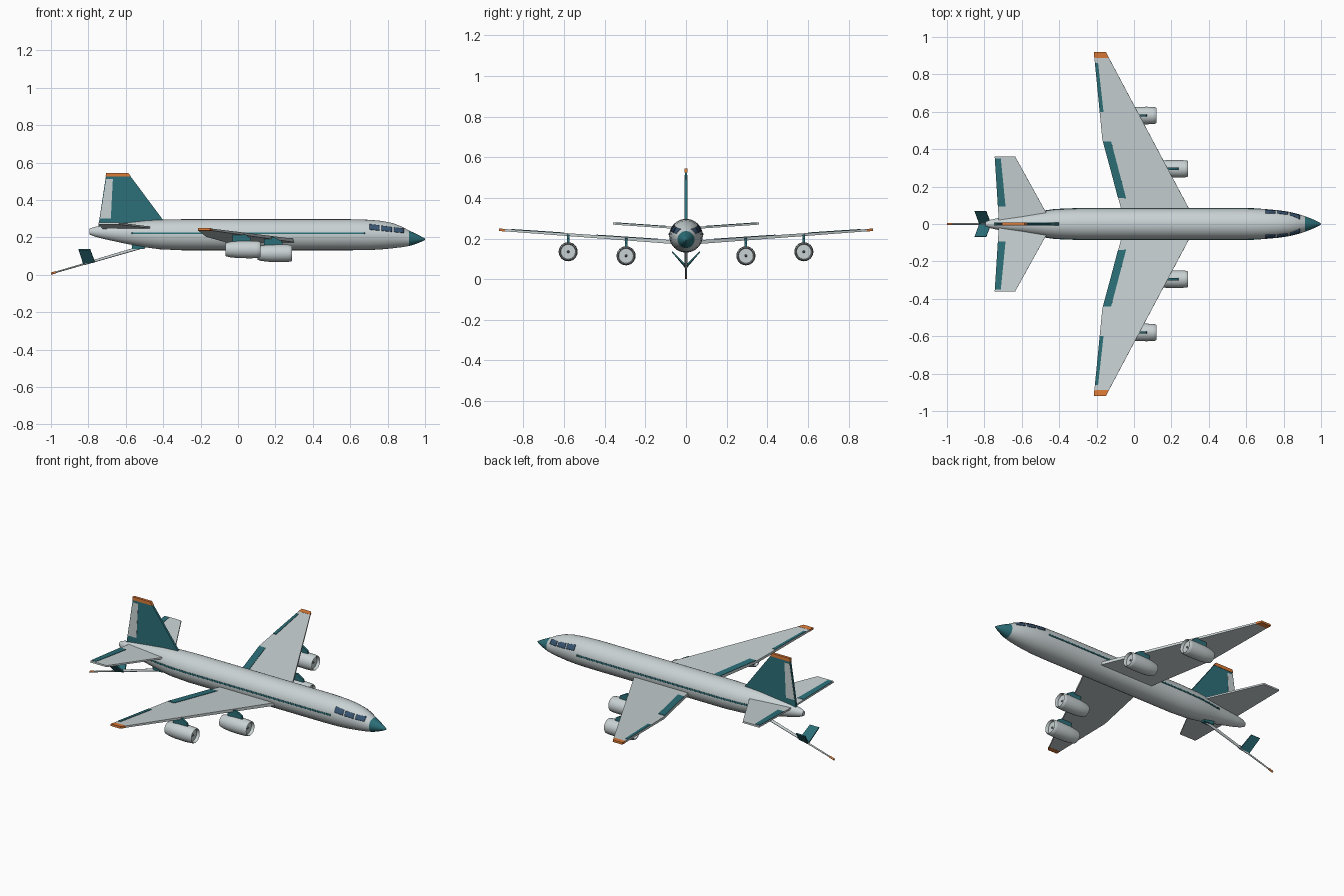
import bpy, bmesh
from math import cos, sin, pi, sqrt, radians
from mathutils import Vector

if "Cube" in bpy.data.objects:
    bpy.data.objects.remove(bpy.data.objects["Cube"])


def material(name, rgb):
    m = bpy.data.materials.new(name)
    m.diffuse_color = (*rgb, 1)
    m.use_nodes = True
    m.node_tree.nodes["Principled BSDF"].inputs["Base Color"].default_value = m.diffuse_color
    return m


GREY = material("light_grey", (0.58, 0.64, 0.65))
TEAL = material("teal", (0.025, 0.16, 0.19))
ORANGE = material("orange", (0.72, 0.2, 0.04))
GLASS = material("glass", (0.04, 0.09, 0.17))
DARK = material("dark_grey", (0.16, 0.17, 0.18))


def finish(name, bm, mat, mirror=False, solid=0, smooth=True):
    bmesh.ops.recalc_face_normals(bm, faces=bm.faces)
    me = bpy.data.meshes.new(name)
    bm.to_mesh(me)
    bm.free()
    ob = bpy.data.objects.new(name, me)
    bpy.context.collection.objects.link(ob)
    me.materials.append(mat)
    if smooth:
        bpy.ops.object.select_all(action='DESELECT')
        ob.select_set(True)
        bpy.context.view_layer.objects.active = ob
        bpy.ops.object.shade_smooth_by_angle(angle=radians(35))
    if solid:
        s = ob.modifiers.new("thickness", 'SOLIDIFY')
        s.thickness, s.offset = solid, 0
    if mirror:
        m = ob.modifiers.new("mirror", 'MIRROR')
        m.use_axis = (False, True, False)
    return ob


def loft(name, stations, mat, n=32, mirror=False):
    """Skin elliptical rings (x, y, z, ry, rz) and cap both ends."""
    bm = bmesh.new()
    rings = [[bm.verts.new((x, y + ry * cos(2 * pi * i / n), z + rz * sin(2 * pi * i / n)))
              for i in range(n)] for x, y, z, ry, rz in stations]
    for a, b in zip(rings, rings[1:]):
        for i in range(n):
            j = (i + 1) % n
            bm.faces.new((a[i], a[j], b[j], b[i]))
    bm.faces.new(rings[0])
    bm.faces.new(rings[-1])
    return finish(name, bm, mat, mirror)


def plate(name, pts, normal, mat, mirror=False):
    """Prism from outline points (x, y, z, half thickness)."""
    bm = bmesh.new()
    nv = Vector(normal).normalized()
    top = [bm.verts.new(Vector(p[:3]) + nv * p[3]) for p in pts]
    bot = [bm.verts.new(Vector(p[:3]) - nv * p[3]) for p in pts]
    bm.faces.new(top)
    bm.faces.new(bot[::-1])
    for i in range(len(pts)):
        j = (i + 1) % len(pts)
        bm.faces.new((top[i], bot[i], bot[j], top[j]))
    return finish(name, bm, mat, mirror, smooth=False)


# Fuselage and nose cone: x, centre z, half width, half height
BODY = [(-.795, .231, .012, .015), (-.77, .2305, .022, .025), (-.72, .228, .033, .036),
        (-.6, .222, .05, .056), (-.5, .2185, .067, .071), (-.42, .2155, .078, .079),
        (-.3, .214, .083, .083), (.6, .214, .083, .083), (.7, .213, .08, .081),
        (.77, .212, .074, .076), (.83, .209, .065, .067), (.88, .202, .053, .054),
        (.915, .195, .041, .041)]
loft("fuselage", [(x, 0, z, a, b) for x, z, a, b in BODY], GREY)
loft("nose_cone", [(x, 0, z, r, r) for x, z, r in
                   [(.913, .195, .042), (.94, .193, .032), (.97, .191, .019),
                    (.99, .19, .009), (1, .19, .003)]], TEAL)


def skin(name, x0, x1, lo, hi, mat, nx):
    """Patch that follows the fuselage side between two heights."""
    bm = bmesh.new()
    rows = []
    for i in range(nx + 1):
        x = x0 + (x1 - x0) * i / nx
        a, b = next((p, q) for p, q in zip(BODY, BODY[1:]) if p[0] <= x <= q[0])
        t = (x - a[0]) / (b[0] - a[0])
        zc, ry, rz = (a[k] + (b[k] - a[k]) * t for k in (1, 2, 3))
        row = []
        for j in range(5):
            z = lo(x) + (hi(x) - lo(x)) * j / 4
            row.append(bm.verts.new((x, ry * sqrt(max(0, 1 - ((z - zc) / rz) ** 2)) + .001, z)))
        rows.append(row)
    for a, b in zip(rows, rows[1:]):
        for j in range(4):
            bm.faces.new((a[j], b[j], b[j + 1], a[j + 1]))
    finish(name, bm, mat, True, .003)


# Side stripe and cockpit windows
skin("side_stripe", -.57, .68, lambda x: .217, lambda x: .226, TEAL, 50)
for k, (x0, x1) in enumerate([(.703, .757), (.768, .822), (.834, .886)]):
    skin(f"cockpit_window_{k + 1}", x0, x1, lambda x: .242 - .1 * (x - .7),
         lambda x: .271 - .13 * (x - .7), GLASS, 6)


# Wings with tips, flaps and ailerons
def wing_pts(outline, lift=0, t=None):
    return [(x, y, .178 + .0707 * y + lift * (.0105 - .0045 * y),
             t or .0095 - .0045 * y) for x, y in outline]


UP = (0, -.07, 1)
plate("wing", wing_pts([(.311, .05), (-.135, .89), (-.212, .89), (-.169, .45), (-.06, .05)]),
      UP, GREY, True)
plate("wing_tip", wing_pts([(-.134, .888), (-.15, .92), (-.215, .92), (-.212, .888)], 0, .0062),
      UP, ORANGE, True)
plate("flap", wing_pts([(-.042, .137), (-.122, .44), (-.165, .44), (-.086, .14)], 1, .0015),
      UP, TEAL, True)
plate("aileron", wing_pts([(-.163, .6), (-.192, .86), (-.208, .86), (-.183, .6)], 1, .0015),
      UP, TEAL, True)


# Tailplane and elevators
def tail_pts(outline, lift, t):
    return [(x, y, .249 + .068 * y + lift, t) for x, y in outline]


plate("tailplane", tail_pts([(-.447, .02), (-.635, .36), (-.745, .36), (-.723, .02)], 0, .005),
      UP, GREY, True)
plate("elevator", tail_pts([(-.687, .095), (-.712, .35), (-.743, .35), (-.728, .095)], .0055, .0015),
      UP, TEAL, True)

# Fin, rudder and fin cap
SIDE = (0, 1, 0)
plate("fin", [(-.38, 0, .265, .007), (-.575, 0, .527, .006), (-.706, 0, .527, .006),
              (-.748, 0, .25, .007)], SIDE, TEAL)
plate("rudder", [(-.68, 0, .3, .0085), (-.669, 0, .512, .0075), (-.704, 0, .512, .0075),
                 (-.738, 0, .3, .0085)], SIDE, GREY)
plate("fin_cap", [(-.573, 0, .525, .008), (-.586, 0, .545, .008), (-.705, 0, .545, .008),
                  (-.708, 0, .525, .008)], SIDE, ORANGE)

# Engines: nacelle, lip, fan with spinner, pylon
for tag, x, y, z in [("inner", .29, .295, .115), ("outer", .12, .58, .135)]:
    def lathe(part, prof, mat):
        loft(f"{tag}_{part}", [(x + dx, y, z, r, r) for dx, r in prof], mat, 24, True)
    lathe("nacelle", [(-.165, .028), (-.187, .03), (-.187, .035), (-.165, .041), (-.12, .046),
                      (-.05, .047), (-.018, .0455), (-.018, .037), (-.035, .035)], GREY)
    lathe("intake_lip", [(-.03, .035), (-.004, .037), (0, .04), (-.004, .0435), (-.018, .0455)], GREY)
    lathe("fan", [(-.04, .036), (-.032, .036), (-.032, .012), (-.02, .008), (-.012, .001)], DARK)
    lathe("exhaust", [(-.16, .029), (-.172, .029), (-.172, .015), (-.185, .006)], DARK)
    w = .178 + .0707 * y
    plate(f"{tag}_pylon", [(x + dx, y, pz, .006) for dx, pz in
                           [(-.15, w), (-.095, w + .003), (-.055, z + .064),
                            (-.05, z + .043), (-.15, z + .043)]], SIDE, TEAL, True)


# Refuelling boom under the tail
def boom(name, x0, x1, r0, r1, mat):
    loft(name, [(x, 0, .006 + (x + 1) * .292, r, r) for x, r in ((x0, r0), (x1, r1))], mat, 12)


boom("boom_tube", -.82, -.5, .007, .009, GREY)
boom("boom_probe", -.975, -.815, .0045, .005, GREY)
boom("boom_tip", -1, -.972, .006, .006, ORANGE)
plate("boom_pivot", [(-.565, 0, .138, .013), (-.5, 0, .138, .013), (-.49, 0, .155, .013),
                     (-.57, 0, .168, .013)], SIDE, TEAL)
plate("boom_vane", [(-.765, .003, .068, .004), (-.79, .068, .135, .003),
                    (-.852, .068, .135, .003), (-.828, .003, .06, .004)],
      (0, -.7, .7), TEAL, True)
